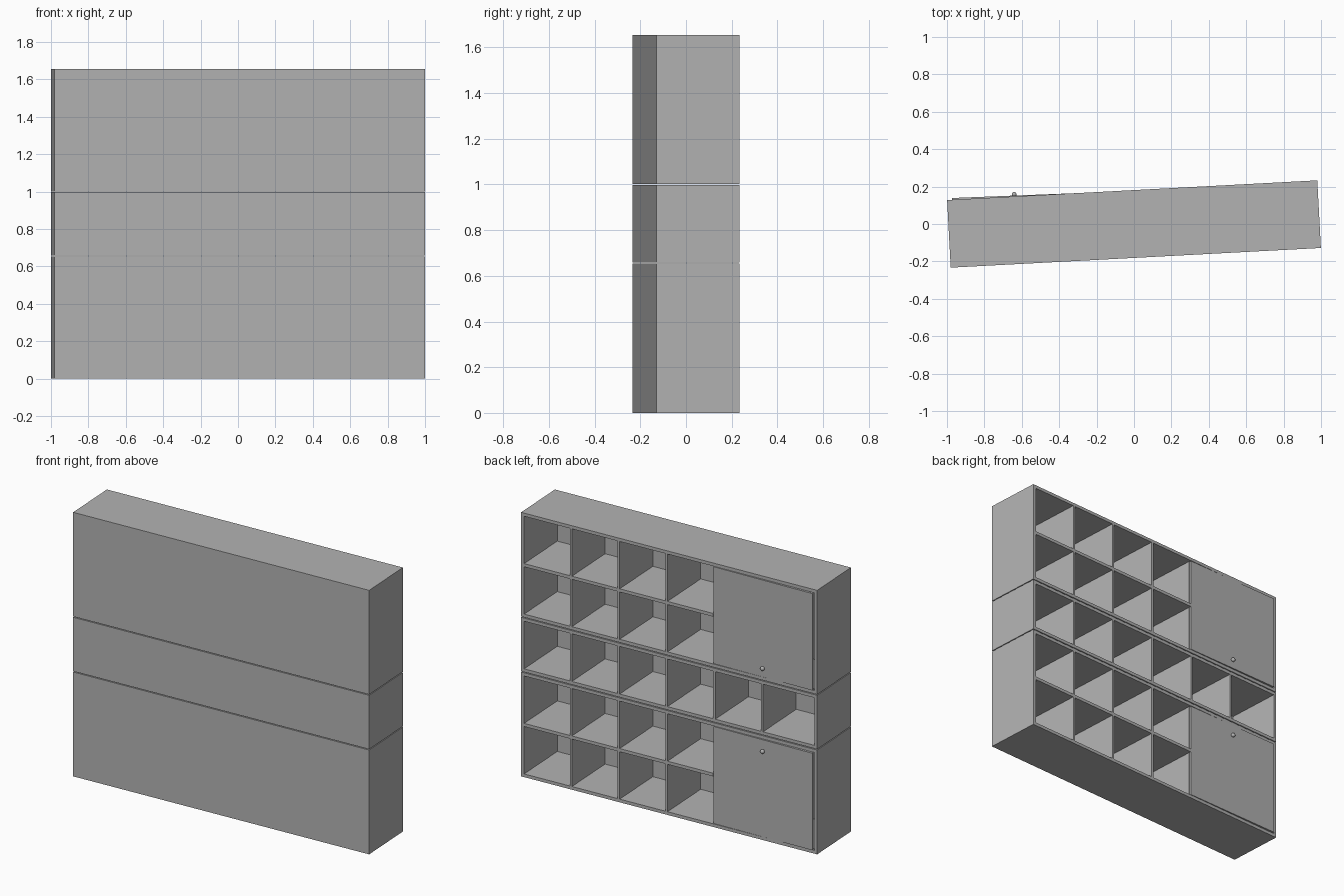
import bpy
import math
from mathutils import Matrix, Vector

old = bpy.data.objects.get("Cube")
if old:
    bpy.data.objects.remove(old)

# One grey for the whole cabinet
grey = bpy.data.materials.new("plain grey")
grey.use_nodes = True
colour = (0.45, 0.45, 0.45, 1)
grey.diffuse_color = colour
grey.node_tree.nodes["Principled BSDF"].inputs["Base Color"].default_value = colour

TURN = Matrix.Rotation(math.radians(3.04), 4, 'Z')
L, R = 0.991, -0.991        # cabinet ends
F, B = -0.181, 0.181        # closed front, open back
T, THIN, SKIN, DOOR = 0.02, 0.014, 0.006, 0.014
PITCH = 0.32                # compartment spacing


def finish(ob, name, local=Matrix()):
    ob.name = name
    ob.data.materials.append(grey)
    ob.data.transform(TURN @ local)
    return ob


def board(name, x, y, z, local=Matrix()):
    """Box between pairs of limits."""
    bpy.ops.mesh.primitive_cube_add(size=1)
    ob = bpy.context.object
    size = Matrix.Diagonal((abs(x[1] - x[0]), abs(y[1] - y[0]), abs(z[1] - z[0]), 1))
    mid = Matrix.Translation((sum(x) / 2, sum(y) / 2, sum(z) / 2))
    return finish(ob, name, local @ mid @ size)


def carcass(name, z0, z1, columns, recess_last):
    """Outer boards, closed panel and upright dividers of one unit."""
    board(name + "_bottom", (R, L), (F, B), (z0, z0 + T))
    board(name + "_top", (R, L), (F, B), (z1 - T, z1))
    board(name + "_left_side", (L - T, L), (F, B), (z0 + T, z1 - T))
    board(name + "_right_side", (R, R + 0.018), (F, B), (z0 + T, z1 - T))
    board(name + "_panel", (R + 0.018, L - T), (F, F + SKIN), (z0 + T, z1 - T))
    for i in range(1, columns + 1):
        x = L - T - PITCH * i
        back = B - DOOR - 0.002 if recess_last and i == columns else B
        board(f"{name}_divider_{i}", (x, x + THIN), (F + SKIN, back),
              (z0 + T, z1 - T))


def cupboard(name, z0, z1, knob_z):
    """Unit with two rows of compartments and a slightly open door."""
    carcass(name, z0, z1, 4, True)
    mid = (z0 + z1) / 2
    end = L - T - PITCH * 4 + THIN
    board(name + "_shelf", (end, L - T), (F + SKIN, B), (mid - T / 2, mid + T / 2))
    hinge = Vector((end - 0.003, B, 0))
    swing = (Matrix.Translation(hinge) @ Matrix.Rotation(math.radians(-0.8), 4, 'Z')
             @ Matrix.Translation(-hinge))
    far = R + 0.026
    board(name + "_door", (far, hinge.x), (B - DOOR, B), (z0 + 0.023, z1 - 0.023), swing)
    bpy.ops.mesh.primitive_uv_sphere_add(segments=16, ring_count=10, radius=0.013)
    spot = Matrix.Translation(((far + hinge.x) / 2, B + 0.006, knob_z))
    finish(bpy.context.object, name + "_knob", swing @ spot)
    bpy.ops.object.shade_smooth_by_angle()


# Three stacked units
cupboard("lower_unit", 0, 0.654, 0.56)
carcass("middle_unit", 0.659, 0.997, 5, False)
cupboard("upper_unit", 1.002, 1.655, 1.08)
